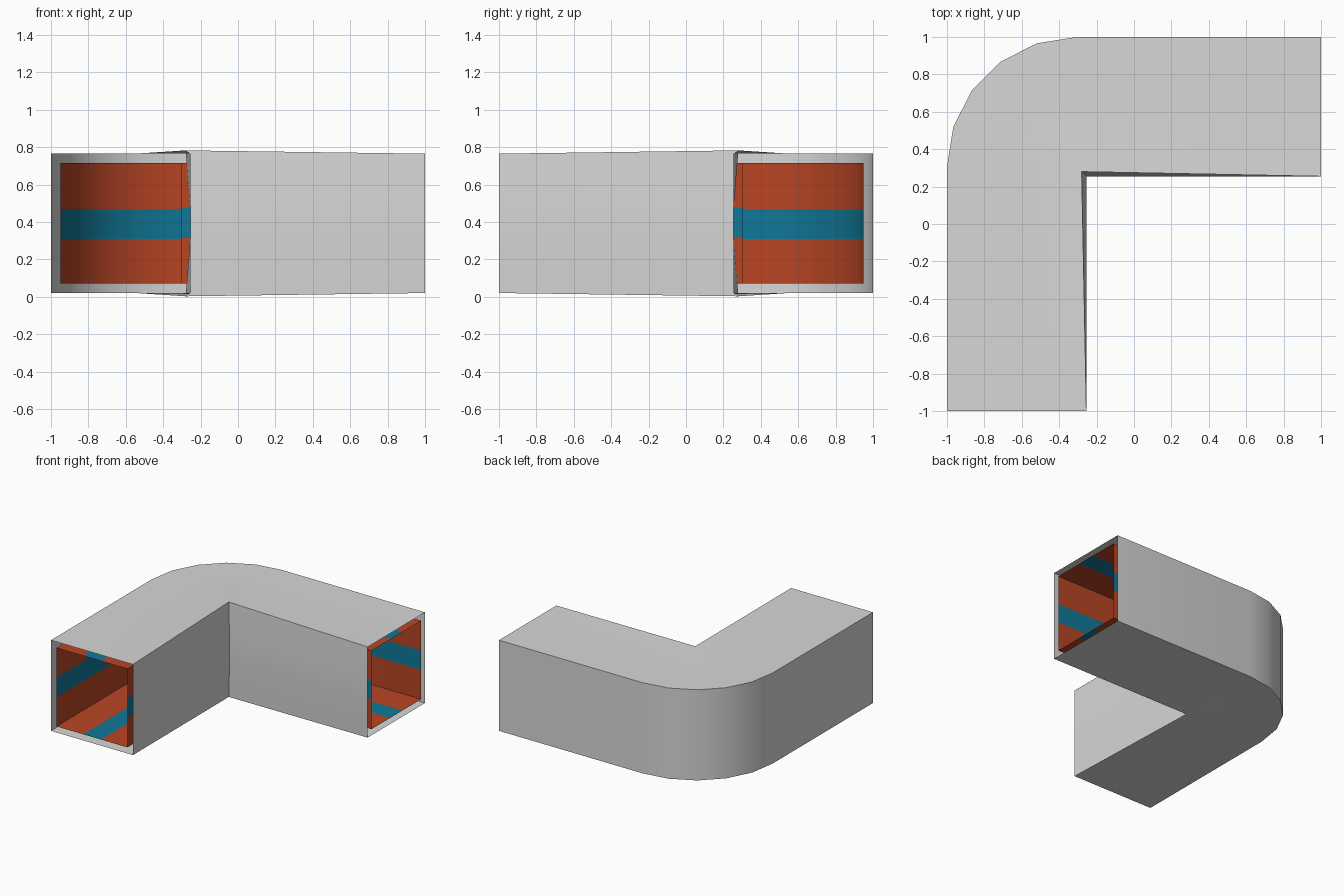
import bpy, bmesh, math
from mathutils import Vector

if "Cube" in bpy.data.objects:
    bpy.data.objects.remove(bpy.data.objects["Cube"])

def material(name, rgb):
    m = bpy.data.materials.new(name)
    m.diffuse_color = (*rgb, 1)
    m.use_nodes = True
    m.node_tree.nodes["Principled BSDF"].inputs["Base Color"].default_value = m.diffuse_color
    return m

GREY = material("grey", (0.68, 0.68, 0.68))
ORANGE = material("rust orange", (0.48, 0.06, 0.018))
BLUE = material("teal blue", (0.005, 0.185, 0.31))

C = 0.305                      # the bend turns around (-C, C)
W, Z0, GAP = 0.645, 0.07, 0.05  # liner size, liner floor, gap to the casing
S = (0.0, 0.24, 0.40, W)       # stripe divisions along each side

# stations along the path: (angle of bend, offset along the leg)
stations = [(180, Vector((0, -1 - C, 0)))]
stations += [(180 - 18 * i, Vector((0, 0, 0))) for i in range(6)]
stations += [(90, Vector((1 + C, 0, 0)))]

# square ring as (radial, height), three segments on each side
ring = ([(s, 0) for s in S[:3]] + [(W, s) for s in S[:3]]
        + [(W - s, W) for s in S[:3]] + [(0, W - s) for s in S[:3]])

def place(i, r, h, gap):
    a, off = stations[i]
    a = math.radians(a)
    centre = Vector((-C, C, Z0 + h)) + off
    inner = r == 0
    # push the casing away from the liner
    if h == 0:
        centre.z -= gap
    elif h == W:
        centre.z += gap
    if inner and 0 < i < len(stations) - 1:
        # inner corner: pinched and raised at top and bottom
        k = gap
        if h in (0, W):
            k = gap * 0.5
            centre.z += gap * 0.35 * (1 if h else -1)
        return centre + Vector((k, -k, 0))
    if inner:
        r = -gap
    elif r == W:
        r = W + gap
    return centre + Vector((math.cos(a), math.sin(a), 0)) * r

def tube(name, gap, mats):
    bm = bmesh.new()
    rows = [[bm.verts.new(place(i, r, h, gap)) for r, h in ring]
            for i in range(len(stations))]
    n = len(ring)
    for a, b in zip(rows, rows[1:]):
        for j in range(n):
            k = (j + 1) % n
            f = bm.faces.new((a[j], a[k], b[k], b[j]))
            if len(mats) > 1 and j % 3 == 1:   # middle band of each side
                f.material_index = 1
    bmesh.ops.remove_doubles(bm, verts=bm.verts, dist=1e-5)
    bmesh.ops.recalc_face_normals(bm, faces=bm.faces)
    # make the walls face outward
    top = max(bm.faces, key=lambda f: f.calc_center_median().z)
    if top.normal.z < 0:
        bmesh.ops.reverse_faces(bm, faces=bm.faces)
    me = bpy.data.meshes.new(name)
    bm.to_mesh(me)
    bm.free()
    for m in mats:
        me.materials.append(m)
    ob = bpy.data.objects.new(name, me)
    bpy.context.collection.objects.link(ob)
    bpy.ops.object.select_all(action='DESELECT')
    ob.select_set(True)
    bpy.context.view_layer.objects.active = ob
    bpy.ops.object.shade_smooth_by_angle(angle=math.radians(30))

# striped inner lining and plain outer casing, both open at the ends
tube("inner_lining", 0.0, [ORANGE, BLUE])
tube("outer_casing", GAP, [GREY])
